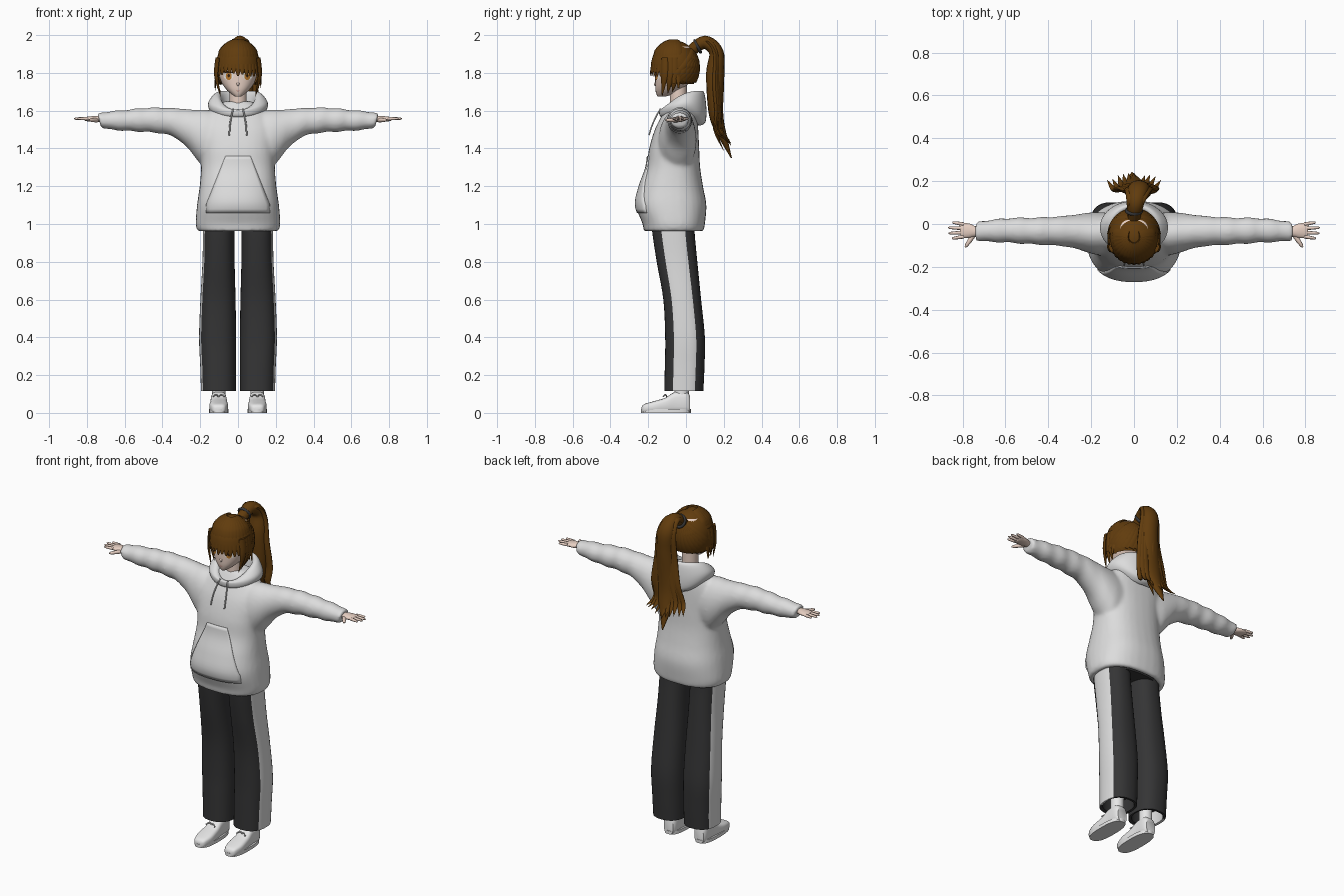
import bpy, bmesh, math, random
from mathutils import Vector

random.seed(4)
if "Cube" in bpy.data.objects:
    bpy.data.objects.remove(bpy.data.objects["Cube"])


def material(name, *rgb):
    m = bpy.data.materials.new(name)
    m.use_nodes = True
    m.diffuse_color = (*rgb, 1)
    m.node_tree.nodes["Principled BSDF"].inputs["Base Color"].default_value = (*rgb, 1)
    return m


CLOTH = material("light_cloth", .72, .72, .72)
SHOE = material("shoe_white", .8, .8, .8)
DARK = material("dark_cloth", .035, .035, .036)
SKIN = material("skin", .84, .66, .57)
HAIR = material("brown_hair", .12, .045, .004)
WHITE = material("eye_white", .85, .83, .8)
IRIS = material("amber_iris", .5, .2, .03)
LASH = material("dark_lash", .03, .015, .008)
LIP = material("lip", .6, .3, .25)


def smooth(keys, steps=5):
    """Catmull-Rom through rows of numbers."""
    k = [Vector(r) for r in keys]
    k = [k[0]] + k + [k[-1]]
    out = []
    for a, b, c, d in zip(k, k[1:], k[2:], k[3:]):
        for i in range(steps):
            t = i / steps
            out.append((b * 2 + (c - a) * t + (a * 2 - b * 5 + c * 4 - d) * t ** 2
                        + (b * 3 - a - c * 3 + d) * t ** 3) / 2)
    return out + [k[-1]]


def oval(a, e):
    c, s = math.cos(a), math.sin(a)
    return (math.copysign(abs(c) ** (2 / e), c), math.copysign(abs(s) ** (2 / e), s))


def ring(fn, e=2, n=32):
    return [Vector(fn(*oval(math.tau * i / n, e))) for i in range(n)]


def level(z, w, yf, yb, xc=0, e=2.4, n=32, flip=1):
    """Horizontal oval between a front and a back depth."""
    return ring(lambda c, s: (flip * (xc + w * c), (yf + yb) / 2 + (yb - yf) / 2 * s, z), e, n)


def loft(bm, rings, stripe=None):
    rows = [[bm.verts.new(p) for p in r] for r in rings]
    n = len(rows[0])
    for a, b in zip(rows, rows[1:]):
        for i in range(n):
            f = bm.faces.new((a[i], a[(i + 1) % n], b[(i + 1) % n], b[i]))
            f.material_index = int(bool(stripe and stripe(i, n)))
    bm.faces.new(rows[0])
    bm.faces.new(rows[-1])


def tube(bm, path, side=None, n=10):
    """Tapered lock along rows of x, y, z, half width, half thickness."""
    pts = [Vector(p[:3]) for p in path]
    rings = []
    for i, p in enumerate(pts):
        t = (pts[min(i + 1, len(pts) - 1)] - pts[max(i - 1, 0)]).normalized()
        s = side(p, t) if side else Vector((1, 0, 0))
        s = (s - t * s.dot(t)).normalized()
        m = t.cross(s)
        w, h = path[i][3], path[i][4]
        rings.append(ring(lambda c, q: p + s * w * c + m * h * q, 2, n))
    loft(bm, rings)


def finish(name, bm, *mats, angle=50):
    bmesh.ops.recalc_face_normals(bm, faces=bm.faces)
    me = bpy.data.meshes.new(name)
    bm.to_mesh(me)
    bm.free()
    ob = bpy.data.objects.new(name, me)
    bpy.context.collection.objects.link(ob)
    for m in mats:
        me.materials.append(m)
    bpy.ops.object.select_all(action='DESELECT')
    ob.select_set(True)
    bpy.context.view_layer.objects.active = ob
    bpy.ops.object.shade_smooth_by_angle(angle=math.radians(angle))
    return ob


# Hoodie: torso and sleeves fused into one cloth surface
torso = smooth([(.96, .212, -.225, .093), (1.0, .224, -.23, .1), (1.1, .217, -.265, .108),
                (1.2, .203, -.245, .09), (1.3, .195, -.21, .075), (1.4, .195, -.195, .07),
                (1.5, .2, -.165, .065), (1.57, .17, -.13, .06), (1.62, .12, -.1, .055),
                (1.65, .07, -.08, .03)])
sleeve = smooth([(.06, 1.45, -.045, .14, .09), (.16, 1.44, -.045, .165, .1), (.22, 1.468, -.04, .137, .092),
                 (.28, 1.508, -.035, .102, .078), (.36, 1.54, -.033, .075, .068), (.46, 1.55, -.033, .066, .063),
                 (.58, 1.548, -.03, .057, .058), (.69, 1.547, -.033, .047, .05), (.735, 1.548, -.035, .037, .045)], 7)
bm = bmesh.new()
loft(bm, [level(1.04, .185, -.195, .065), level(.96, .185, -.195, .065)] + [level(*r) for r in torso])
for s in (1, -1):
    rings = []
    for x, cz, cy, rz, ry in sleeve:
        fold = 1 + .05 * math.sin(x * 62) * min(1, max(0, (x - .25) * 4))
        rings.append(ring(lambda c, q: (s * (x + .01 * q), cy + ry * c * fold, cz + rz * q * fold)))
    loft(bm, rings)
hoodie = finish("hoodie_body", bm, CLOTH, angle=80)
mod = hoodie.modifiers.new("fuse", 'REMESH')
mod.mode, mod.voxel_size, mod.use_smooth_shade = 'VOXEL', .011, True
mod = hoodie.modifiers.new("soften", 'SMOOTH')
mod.factor, mod.iterations = .5, 5

# Hood lying around the neck, dropping to a notch in front
bm = bmesh.new()
hood = smooth([(.11, .09, 1.56, .0, .04), (.15, .12, 1.61, .04, .07), (.158, .125, 1.65, .05, .04),
               (.135, .115, 1.69, .085, 0), (.11, .1, 1.705, .105, 0), (.09, .085, 1.685, .1, 0),
               (.07, .07, 1.6, .03, 0)], 4)
loft(bm, [ring(lambda c, q: (rx * c, -.017 + ry * q,
                             z - drop * ((1 - q) / 2) ** 2.5 - back * max(0, q) ** 2), 2, 40)
          for rx, ry, z, drop, back in hood])
finish("hood", bm, CLOTH, angle=80)

# Front pocket panel following the belly
bm = bmesh.new()
rows = []
for z, w, yf, yb in [r for r in torso if 1.04 < r[0] < 1.37]:
    half = .17 if z < 1.1 else .17 - (z - 1.1) * .4
    row = []
    for i in range(17):
        x = half * (i / 8 - 1)
        y = (yf + yb) / 2 - (yb - yf) / 2 * (1 - abs(x / w) ** 2.4) ** (1 / 2.4)
        row.append(bm.verts.new((x, y - .006, z)))
    rows.append(row)
for a, b in zip(rows, rows[1:]):
    for i in range(16):
        bm.faces.new((a[i], a[i + 1], b[i + 1], b[i]))
finish("front_pocket", bm, CLOTH).modifiers.new("thick", 'SOLIDIFY').thickness = .012

for s, label in ((1, "left"), (-1, "right")):
    # Drawstring
    bm = bmesh.new()
    tube(bm, [(*p, .004, .004) for p in smooth([(s * .025, -.135, 1.61), (s * .035, -.158, 1.57),
                                                (s * .043, -.18, 1.52), (s * .046, -.196, 1.47)])])
    finish(label + "_drawstring", bm, CLOTH)

    # Trouser leg with a side stripe
    leg = smooth([(.115, .103, .093, -.115, .092), (.25, .105, .095, -.112, .098), (.4, .108, .098, -.11, .1),
                  (.6, .106, .093, -.12, .08), (.8, .103, .085, -.155, .06), (.97, .102, .083, -.18, .045),
                  (1.06, .1, .08, -.18, .05)])
    bm = bmesh.new()
    loft(bm, [level(z, .08, -.095, .075, .103, n=36, flip=s) for z in (.2, .118)]
         + [level(z, w, f, b, xc, n=36, flip=s) for z, xc, w, f, b in leg],
         lambda i, n: i < 3 or i >= n - 3)
    finish(label + "_trouser_leg", bm, DARK, CLOTH)

    # Shoe, sole and sock
    bm = bmesh.new()
    shoe = smooth([(-.235, .018, .03), (-.222, .036, .046), (-.17, .049, .062), (-.11, .046, .08),
                   (-.06, .042, .11), (0, .04, .112), (.022, .03, .09)], 4)
    loft(bm, [ring(lambda c, q: (s * .102 + w * c, y, h / 2 + h / 2 * q), 3.2, 24) for y, w, h in shoe])
    finish(label + "_shoe", bm, SHOE)
    bm = bmesh.new()
    loft(bm, [level(z, .051, -.238, .026, s * .102, 2.6) for z in (0, .02)])
    finish(label + "_sole", bm, SHOE)
    bm = bmesh.new()
    loft(bm, [level(z, .036, -.06, .015, s * .102, 2) for z in (.08, .22)])
    finish(label + "_sock", bm, SHOE)
    bm = bmesh.new()
    for dx in (-.03, .03):
        tube(bm, [(s * .102 + dx * t, -.1 - .02 * t, .085 + .012 * math.sin(3 * t), .004, .004)
                  for t in (0, .3, .6, 1)], lambda p, t: Vector((0, 1, 0)), 6)
    finish(label + "_lace_bow", bm, SHOE)

    # Hand: palm, four fingers and thumb
    flat = lambda p, t: Vector((0, 1, 0)) if abs(t.x) > .6 else Vector((1, 0, 0))
    bm = bmesh.new()
    tube(bm, [(s * x, y, 1.556, w, h) for x, y, w, h in
              smooth([(.7, -.035, .024, .018), (.74, -.035, .024, .016), (.77, -.032, .034, .015),
                      (.805, -.03, .035, .011), (.812, -.03, .028, .006)], 3)], flat, 16)
    for y, tip in ((-.059, .85), (-.04, .866), (-.02, .868), (-.001, .848)):
        tube(bm, [(s * (.795 + (tip - .795) * t), y + (y + .03) * .3 * t, 1.558, r, r)
                  for t, r in ((0, .009), (.5, .008), (.9, .006), (1, .002))], flat, 8)
    tube(bm, [(s * x, y, 1.55, r, r) for x, y, r in
              ((.745, -.045, .012), (.765, -.075, .011), (.782, -.1, .008), (.788, -.109, .003))], flat, 8)
    finish(label + "_hand", bm, SKIN)

# Trouser seat under the hem
bm = bmesh.new()
loft(bm, [level(z, .18, -.185, .06) for z in (.962, 1.1)])
finish("trouser_seat", bm, DARK)

# Head and neck
head = smooth([(1.674, .014, -.15, -.11), (1.69, .038, -.157, -.06), (1.715, .064, -.162, -.02),
               (1.75, .088, -.163, .02), (1.8, .103, -.163, .045), (1.88, .106, -.165, .05), (1.94, .07, -.13, .02)], 6)
bm = bmesh.new()
loft(bm, [level(*r, e=2.3) for r in head])
tube(bm, [(0, -.155, 1.755, .006, .004), (0, -.164, 1.74, .008, .007), (0, -.162, 1.731, .003, .003)])
loft(bm, [level(z, .046, -.085, .005, e=2) for z in (1.56, 1.74)])
finish("head", bm, SKIN, angle=80)


def face_y(x, z):
    r = min(head, key=lambda k: abs(k[0] - z))
    return (r[2] + r[3]) / 2 - (r[3] - r[2]) / 2 * (1 - min(1, abs(x / r[1])) ** 2.3) ** (1 / 2.3)


def face_plate(name, cx, cz, rx, rz, lift, mat):
    bm = bmesh.new()
    put = lambda x, z: bm.verts.new((x, face_y(x, z) - lift, z))
    mid = put(cx, cz)
    rim = [put(cx + rx * c, cz + rz * q) for c, q in (oval(math.tau * i / 20, 2) for i in range(20))]
    for a, b in zip(rim, rim[1:] + rim[:1]):
        bm.faces.new((mid, a, b))
    finish(name, bm, mat)


# Painted face
for s, label in ((1, "left"), (-1, "right")):
    face_plate(label + "_eye_white", s * .05, 1.783, .026, .021, .003, WHITE)
    face_plate(label + "_iris", s * .049, 1.783, .016, .021, .005, IRIS)
    face_plate(label + "_pupil", s * .049, 1.785, .006, .009, .007, LASH)
    face_plate(label + "_lash", s * .051, 1.804, .029, .005, .008, LASH)
face_plate("mouth", 0, 1.705, .012, .0025, .003, LIP)

# Hair cap with the face cut out
MID, SIZE = Vector((0, -.06, 1.828)), Vector((.12, .127, .143))
bm = bmesh.new()
bmesh.ops.create_uvsphere(bm, u_segments=40, v_segments=24, radius=1)
for v in bm.verts:
    v.co = v.co * SIZE + MID
cut = [f for f in bm.faces if f.calc_center_median().z < 1.74
       or (f.calc_center_median().y < -.1 and f.calc_center_median().z < 1.85)]
bmesh.ops.delete(bm, geom=cut, context='FACES')
finish("hair_cap", bm, HAIR)

around = lambda p, t: t.cross(p - MID)

# Fringe and side locks
bm = bmesh.new()
for i in range(19):
    az = math.radians(-99 + 11 * i)
    end = 1.795 + random.uniform(-.012, .015) - .1 * max(0, abs(az) - .95)
    path = []
    for j in range(13):
        el = math.radians(78 - 6.5 * j)
        flat_r = math.cos(el) * 1.02
        z = MID.z + SIZE.z * math.sin(el) * 1.02
        z = end + (z - end) * (1 if j < 6 else (12 - j) / 6) if z > end else end
        d = Vector((math.sin(az) * flat_r, -math.cos(az) * flat_r, 0)) * SIZE + MID
        path.append((d.x, d.y, z - j * .0005, .024 * min(1, (13 - j) / 6), .007 * min(1, (13 - j) / 5)))
    tube(bm, path, around, 6)
for s in (1, -1):
    for y, end in ((-.115, 1.675), (-.085, 1.69), (-.06, 1.7)):
        tube(bm, smooth([(s * .108, y, 1.88, .02, .008), (s * .116, y, 1.8, .02, .008),
                         (s * .108, y - .004, 1.74, .013, .006), (s * .092, y - .012, end, .001, .001)], 4), around, 8)
finish("fringe", bm, HAIR)

# Hair swept up from the nape to the tie
bm = bmesh.new()
tie = Vector((0, .72, .7))
for i in range(15):
    az = math.radians(75 + 15 * i)
    low = Vector((math.sin(az), -math.cos(az), -.62))
    path = []
    for j in range(9):
        p = low.lerp(tie, j / 8).normalized() * SIZE * 1.015 + MID
        path.append((*p, .026 - .0018 * j, .006))
    tube(bm, path, around, 6)
finish("swept_back_hair", bm, HAIR)

# Ponytail: one thick core with loose locks
bm = bmesh.new()
tube(bm, smooth([(0, .03, 1.92, .03, .03), (.01, .1, 1.962, .038, .035), (.02, .16, 1.91, .05, .038),
                 (.025, .155, 1.8, .055, .048), (.02, .155, 1.65, .062, .042), (.01, .165, 1.55, .06, .035),
                 (0, .2, 1.45, .035, .02), (-.01, .24, 1.35, .003, .003)]), n=16)
for i in range(11):
    u = i / 5 - 1
    r = random.uniform(-.02, .03)
    tube(bm, smooth([(u * .02, .06, 1.945, .012, .012), (.01 + u * .03, .115, 1.98 - .012 * abs(u), .016, .014),
                     (.02 + u * .045, .178 - .02 * abs(u), 1.9, .018, .014), (.025 + u * .055, .185 - .03 * abs(u), 1.75, .022, .016),
                     (.02 + u * .075, .17 + r / 2, 1.6, .024, .014), (u * .09, .17 + r, 1.5, .018, .01),
                     (u * .125, .215 + r, 1.39 + .07 * abs(u) + r, .001, .001)]), n=8)
finish("ponytail", bm, HAIR)
bpy.ops.mesh.primitive_torus_add(major_radius=.034, minor_radius=.008, location=(0, .062, 1.94), rotation=(-1.1, 0, 0))
bpy.context.object.name = "hair_tie"
bpy.context.object.data.materials.append(DARK)
